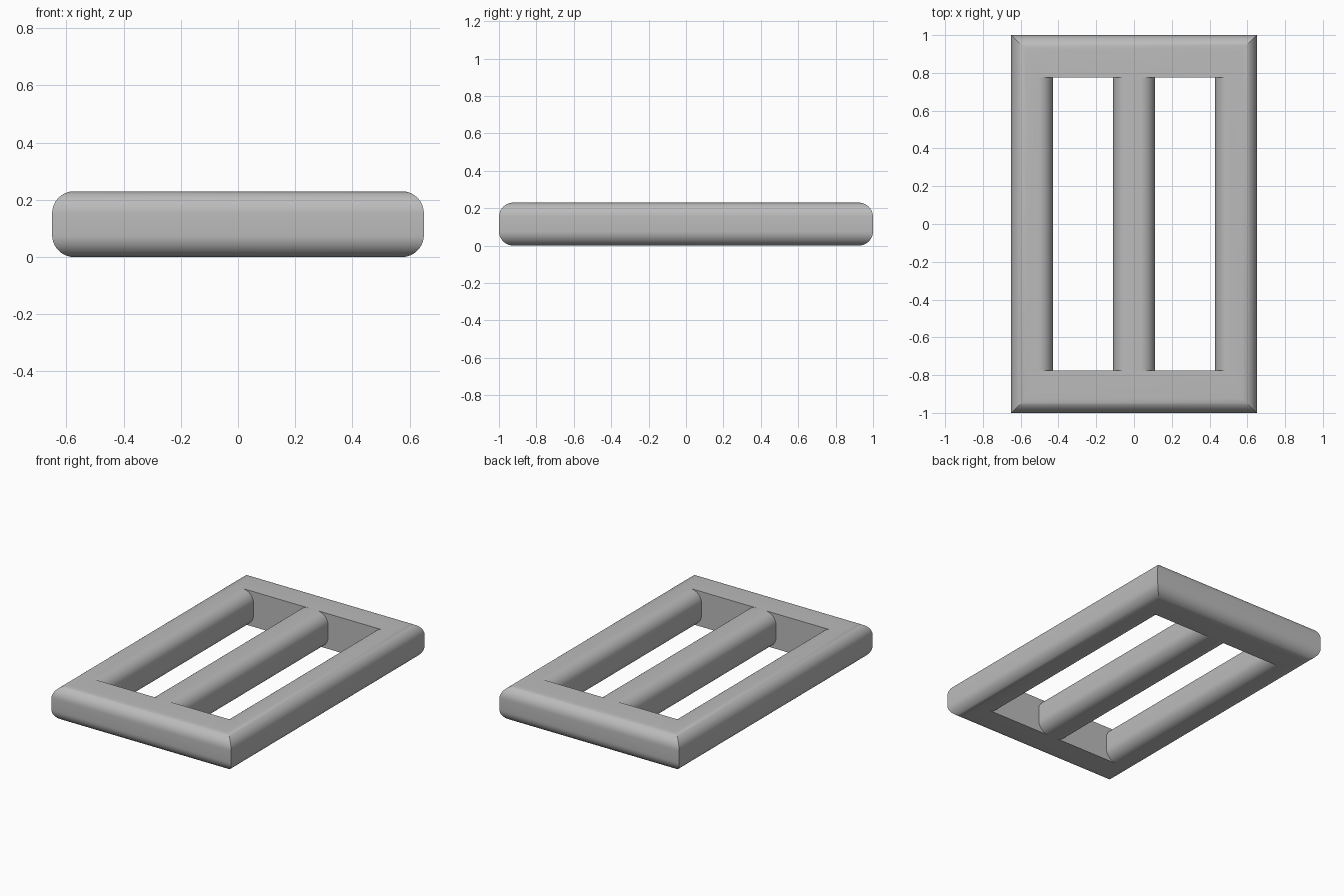
import bpy, bmesh, math

if "Cube" in bpy.data.objects:
    bpy.data.objects.remove(bpy.data.objects["Cube"], do_unlink=True)

HALF_X, HALF_Y, HEIGHT, RADIUS = 0.65, 1.0, 0.23, 0.077
STEPS = 10

grey = bpy.data.materials.new("plain grey")
grey.use_nodes = True
grey.diffuse_color = (0.5, 0.5, 0.5, 1)
grey.node_tree.nodes["Principled BSDF"].inputs["Base Color"].default_value = grey.diffuse_color

# Rounded edge profile: (inset, height) from bottom to top
arc = [i * math.pi / 2 / STEPS for i in range(STEPS + 1)]
low = [(RADIUS * (1 - math.sin(a)), RADIUS * (1 - math.cos(a))) for a in arc]
profile = low + [(inset, HEIGHT - z) for inset, z in reversed(low)]

bm = bmesh.new()


def loft(rect_at):
    """Stack rectangles along the profile; return bottom and top edge loops."""
    rings = []
    for inset, z in profile:
        x0, x1, y0, y1 = rect_at(inset)
        corners = [(x0, y0), (x1, y0), (x1, y1), (x0, y1)]
        rings.append([bm.verts.new((x, y, z)) for x, y in corners])
    for a, b in zip(rings, rings[1:]):
        for i in range(4):
            j = (i + 1) % 4
            bm.faces.new((a[i], a[j], b[j], b[i]))
    return [[bm.edges.get((r[i], r[(i + 1) % 4])) for i in range(4)]
            for r in (rings[0], rings[-1])]


# Outer wall, mitred at the corners
loops = [loft(lambda d: (d - HALF_X, HALF_X - d, d - HALF_Y, HALF_Y - d))]

# Two slots: rounded along the bars, flat at the end walls
SLOT_IN, SLOT_OUT, SLOT_Y = 0.11, 0.43, 0.775
loops.append(loft(lambda d: (SLOT_IN - d, SLOT_OUT + d, -SLOT_Y, SLOT_Y)))
loops.append(loft(lambda d: (-SLOT_OUT - d, d - SLOT_IN, -SLOT_Y, SLOT_Y)))

# Flat underside and top around the slots
for level in (0, 1):
    edges = [e for loop in loops for e in loop[level]]
    bmesh.ops.triangle_fill(bm, edges=edges, use_beauty=True)

bmesh.ops.recalc_face_normals(bm, faces=bm.faces[:])
mesh = bpy.data.meshes.new("slotted_frame")
bm.to_mesh(mesh)
bm.free()
mesh.materials.append(grey)

frame = bpy.data.objects.new("slotted_frame", mesh)
bpy.context.collection.objects.link(frame)
bpy.context.view_layer.objects.active = frame
frame.select_set(True)
bpy.ops.object.shade_smooth_by_angle(angle=math.radians(30))
